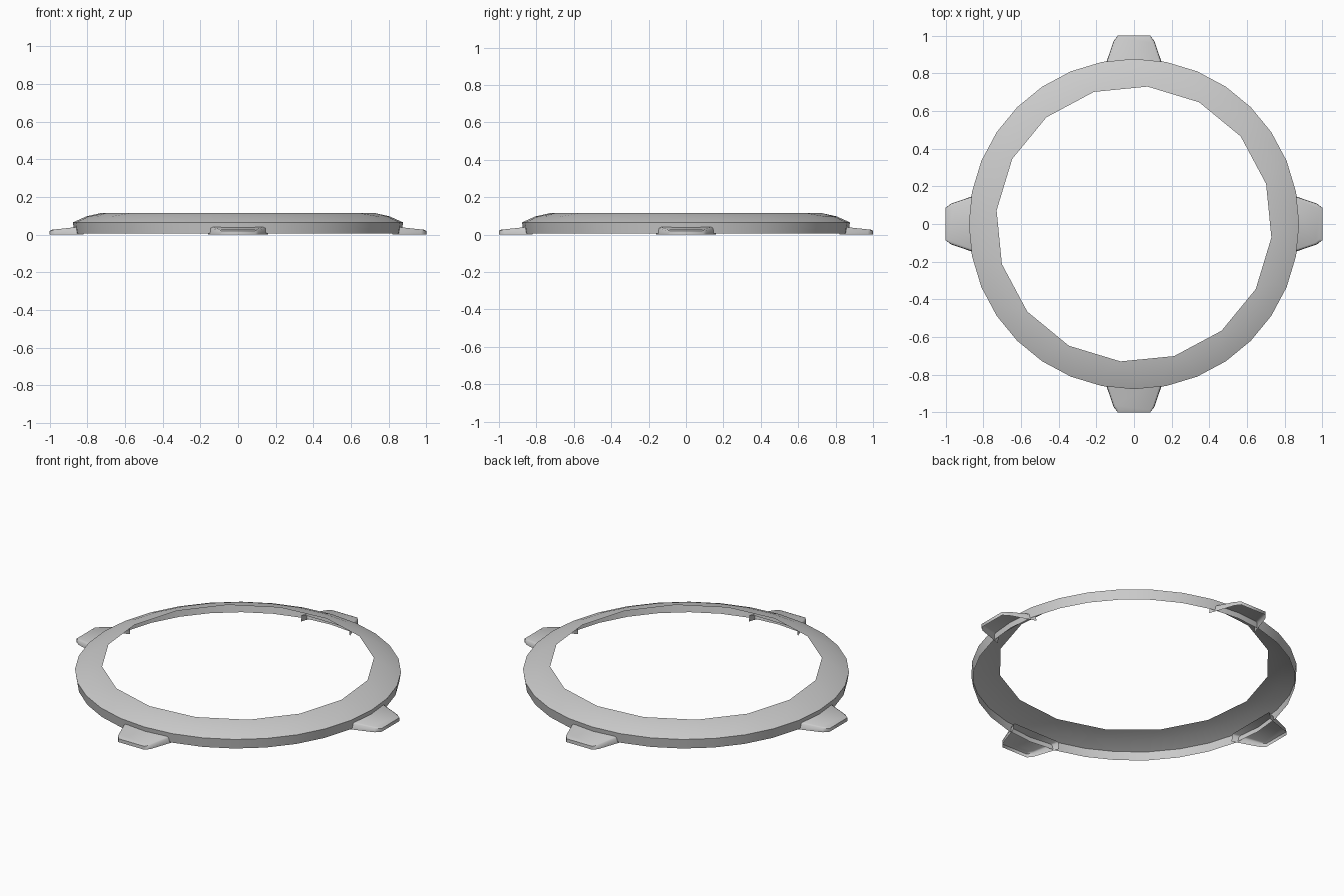
import bpy, bmesh
from math import cos, sin, pi

if "Cube" in bpy.data.objects:
    bpy.data.objects.remove(bpy.data.objects["Cube"])

grey = bpy.data.materials.new("light grey")
grey.use_nodes = True
grey.diffuse_color = (0.6, 0.6, 0.6, 1)
grey.node_tree.nodes["Principled BSDF"].inputs["Base Color"].default_value = (0.6, 0.6, 0.6, 1)


def finish(bm, name, angle):
    bmesh.ops.recalc_face_normals(bm, faces=bm.faces)
    # Open shells: make sure the outside faces point up and outward
    if sum(f.normal.z * f.calc_area() for f in bm.faces) < 0:
        bmesh.ops.reverse_faces(bm, faces=bm.faces)
    mesh = bpy.data.meshes.new(name)
    bm.to_mesh(mesh)
    bm.free()
    mesh.materials.append(grey)
    ob = bpy.data.objects.new(name, mesh)
    bpy.context.collection.objects.link(ob)
    bpy.ops.object.select_all(action="DESELECT")
    ob.select_set(True)
    bpy.context.view_layer.objects.active = ob
    bpy.ops.object.shade_smooth_by_angle(angle=angle)
    return ob


def circle(bm, n, r, z, offset=0.0):
    return [bm.verts.new((r * cos(2 * pi * i / n + offset),
                          r * sin(2 * pi * i / n + offset), z)) for i in range(n)]


# Ring shell: 32-sided skirt and slope, ending in a 16-sided inner lip
SIDES = 32
bm = bmesh.new()
rings = [circle(bm, SIDES, r, z) for r, z in ((0.868, 0.007), (0.877, 0.065), (0.805, 0.097))]
for low, high in zip(rings, rings[1:]):
    for i in range(SIDES):
        j = (i + 1) % SIDES
        bm.faces.new((low[i], low[j], high[j], high[i]))
lip = circle(bm, SIDES // 2, 0.733, 0.114, -pi / SIDES)
edge = rings[-1]
for k in range(SIDES // 2):
    a, b, c = edge[2 * k - 1], edge[2 * k], edge[(2 * k + 1) % SIDES]
    bm.faces.new((a, b, lip[k]))
    bm.faces.new((b, c, lip[(k + 1) % len(lip)], lip[k]))
finish(bm, "ring_shell", pi / 3)

# Tabs: hollow, open below and toward the ring centre
half = [(0.160, 0.82), (0.108, 0.972), (0.086, 1.0)]
outline = half + [(-x, y) for x, y in reversed(half)]
for name, turn in (("back", 0), ("left", -1), ("front", 2), ("right", 1)):
    bm = bmesh.new()
    base = [bm.verts.new((x, y, 0)) for x, y in outline]
    wall = [bm.verts.new((x * 0.985, y, 0.038 - (y - 0.82) * 0.1)) for x, y in outline]
    top = [bm.verts.new((x * 0.92, 0.82 + (y - 0.82) * 0.93, 0.044 - (y - 0.82) * 0.1))
           for x, y in outline]
    for low, high in ((base, wall), (wall, top)):
        for i in range(len(outline) - 1):
            bm.faces.new((low[i], low[i + 1], high[i + 1], high[i]))
    bm.faces.new(top)
    tab = finish(bm, name + "_tab", pi / 3)
    tab.rotation_euler.z = turn * pi / 2
